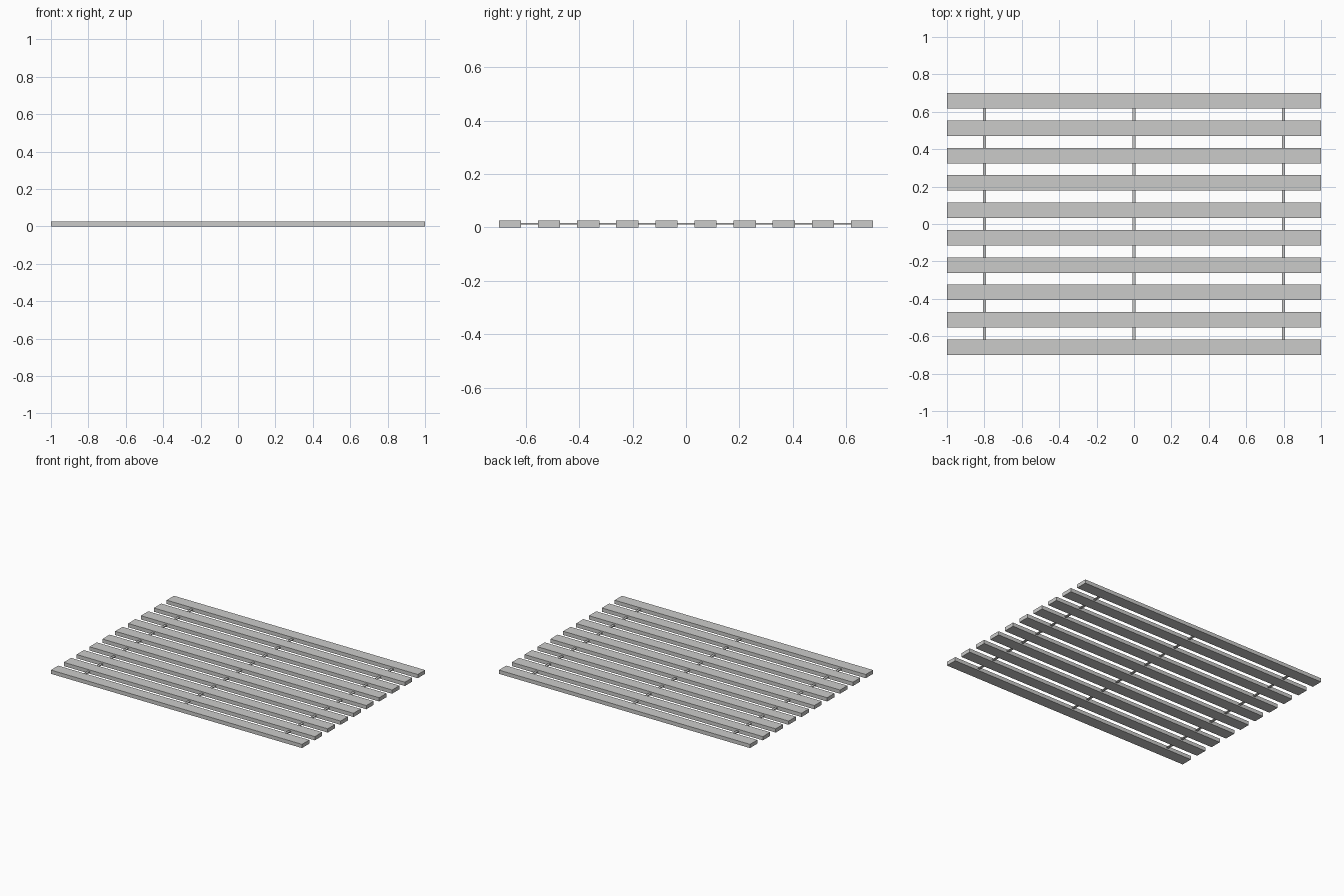
import bpy

# Remove the default cube
cube = bpy.data.objects.get("Cube")
if cube:
    bpy.data.objects.remove(cube, do_unlink=True)

SLATS = 10
LENGTH = 2.0
DEPTH = 1.4
SLAT_WIDTH = 0.083
THICK = 0.027
PITCH = (DEPTH - SLAT_WIDTH) / (SLATS - 1)


def make_material(name, colour):
    mat = bpy.data.materials.new(name)
    mat.use_nodes = True
    mat.diffuse_color = colour
    mat.node_tree.nodes["Principled BSDF"].inputs["Base Color"].default_value = colour
    return mat


def box(name, centre, size, mat):
    bpy.ops.mesh.primitive_cube_add(size=1, location=centre)
    obj = bpy.context.object
    obj.name = name
    obj.scale = size
    bpy.ops.object.transform_apply(location=False, rotation=False, scale=True)
    obj.data.materials.append(mat)
    return obj


grey = make_material("plain grey", (0.6, 0.6, 0.59, 1))

# Evenly spaced slats running left to right
for i in range(SLATS):
    y = (i - (SLATS - 1) / 2) * PITCH
    box(f"slat_{i + 1}", (0, y, THICK / 2), (LENGTH, SLAT_WIDTH, THICK), grey)

# Thin straps bridging each gap between slats
gap = PITCH - SLAT_WIDTH
for side, x in (("right", -0.8), ("middle", 0), ("left", 0.8)):
    for i in range(SLATS - 1):
        y = (i - (SLATS - 2) / 2) * PITCH
        box(f"{side}_strap_{i + 1}", (x, y, THICK / 2), (0.017, gap, 0.006), grey)
